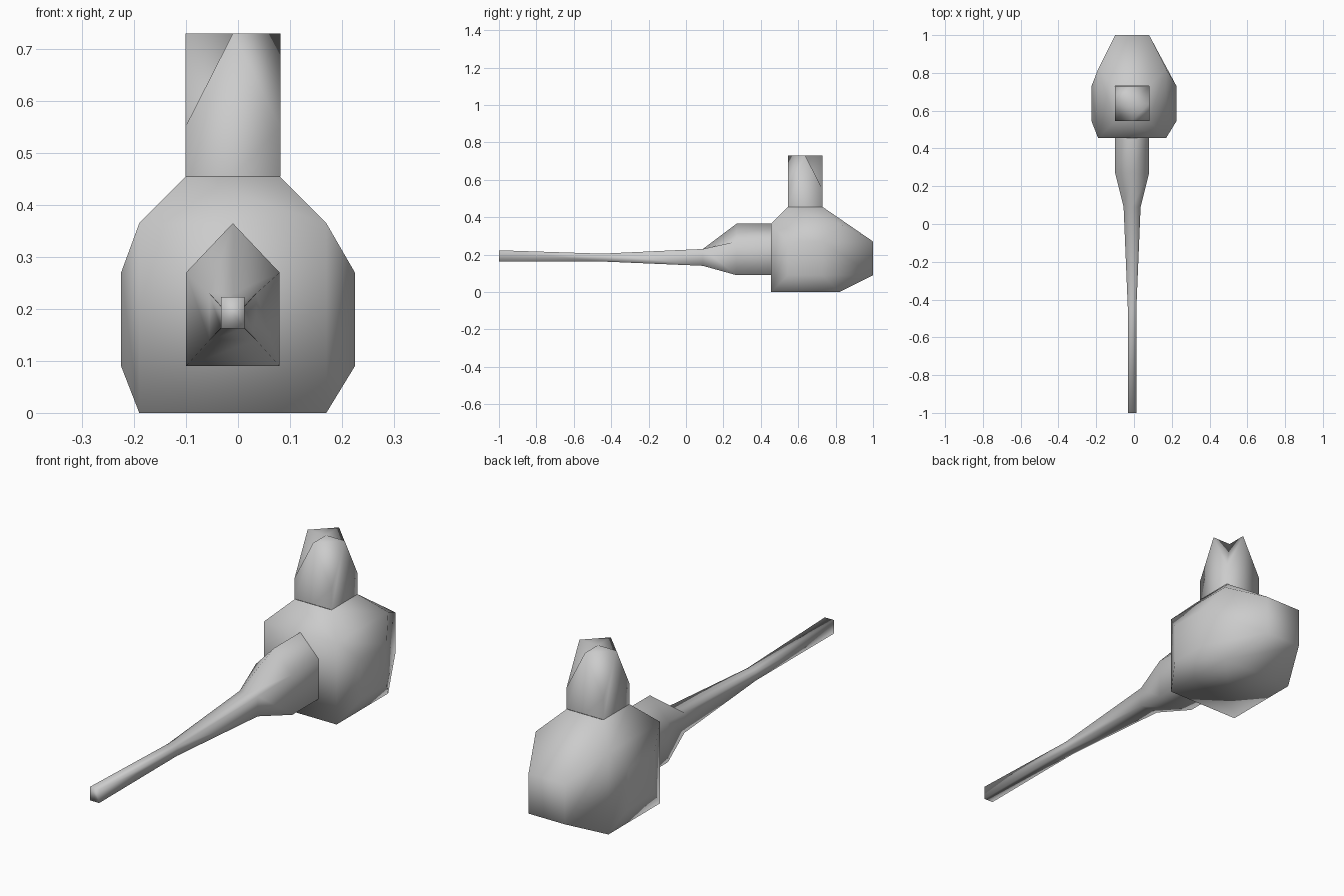
import bpy, bmesh

if "Cube" in bpy.data.objects:
    bpy.data.objects.remove(bpy.data.objects["Cube"])

CX = -0.01  # the vessel's own centre line in x


def finish(bm, name):
    bmesh.ops.recalc_face_normals(bm, faces=bm.faces)
    mesh = bpy.data.meshes.new(name)
    bm.to_mesh(mesh)
    bm.free()
    mesh.shade_smooth()
    obj = bpy.data.objects.new(name, mesh)
    bpy.context.collection.objects.link(obj)
    return obj


def box_points(xs, ys, zs):
    return [(x, y, z) for x in xs for y in ys for z in zs]


# Body: boxy core with raised side, back and shoulder panels
bm = bmesh.new()
pts = box_points((-0.19, 0.17), (0.455, 0.82), (0, 0.365))
pts += box_points((-0.225, 0.225), (0.545, 0.73), (0.09, 0.27))
pts += box_points((-0.10, 0.08), (1.0,), (0.09, 0.27))
pts += box_points((-0.10, 0.08), (0.545, 0.73), (0.455,))
for p in pts:
    bm.verts.new(p)
bmesh.ops.convex_hull(bm, input=bm.verts)
caps = [f for f in bm.faces if all(v.co.z > 0.45 for v in f.verts)]
bmesh.ops.delete(bm, geom=caps, context='FACES_ONLY')
finish(bm, "body")

# Neck: square tube whose top corners drop away from the raised middle
bm = bmesh.new()
CY, R = 0.6375, 0.0915
ring = [(-1, -1), (0, -1), (1, -1), (1, 0), (1, 1), (0, 1), (-1, 1), (-1, 0)]
low = [bm.verts.new((CX + a * R, CY + b * R, 0.455)) for a, b in ring]
high = [bm.verts.new((CX + a * R, CY + b * R, 0.55 if a * b else 0.73))
        for a, b in ring]
mid = bm.verts.new((CX, CY, 0.73))
for i in range(8):
    j = (i + 1) % 8
    bm.faces.new((low[i], low[j], high[j], high[i]))
for i in range(0, 8, 2):
    before, corner, after = high[i - 1], high[i], high[i + 1]
    if i % 4 == 0:      # folded-in corner
        tris = ((mid, before, corner), (mid, corner, after))
    else:               # bevelled corner
        tris = ((mid, before, after), (before, corner, after))
    for t in tris:
        bm.faces.new(t)
finish(bm, "neck")

# Spout: five-sided sections (y, half width, bottom, shoulder, ridge)
sections = [(0.455, 0.09, 0.09, 0.27, 0.365),
            (0.27, 0.09, 0.09, 0.27, 0.365),
            (0.09, 0.045, 0.14, 0.23, 0.23),
            (-0.45, 0.0225, 0.163, 0.205, 0.205),
            (-1.0, 0.0225, 0.162, 0.223, 0.223)]
bm = bmesh.new()
rings = []
for y, w, bottom, side, ridge in sections:
    outline = [(-w, bottom), (w, bottom), (w, side), (0, ridge), (-w, side)]
    rings.append([bm.verts.new((CX + x, y, z)) for x, z in outline])
for a, b in zip(rings, rings[1:]):
    for i in range(5):
        j = (i + 1) % 5
        bm.faces.new((a[i], a[j], b[j], b[i]))
bm.faces.new(rings[-1])
finish(bm, "spout")
